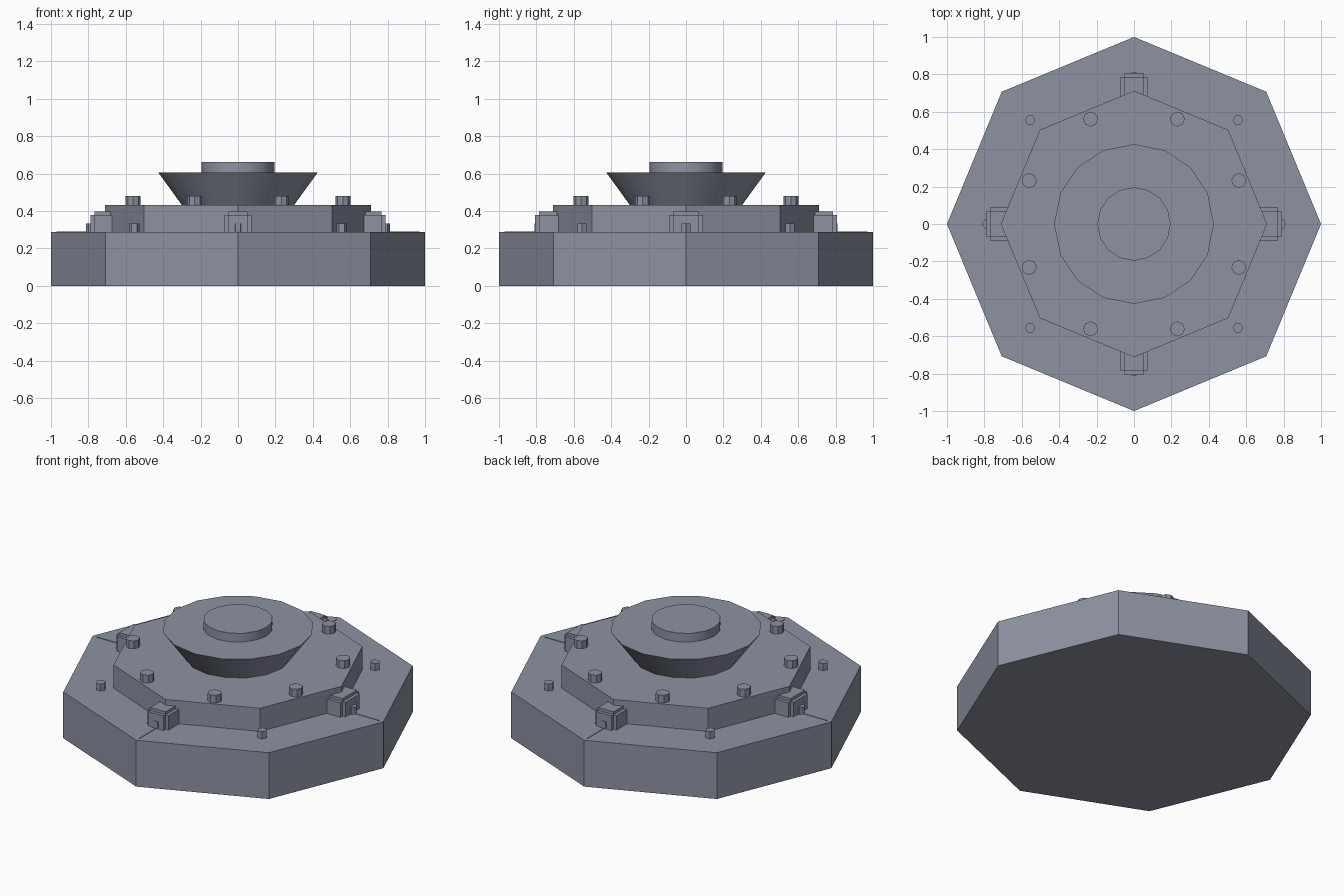
import bpy
from math import radians, cos, sin

if "Cube" in bpy.data.objects:
    bpy.data.objects.remove(bpy.data.objects["Cube"])

# Blue-grey metal shared by every part
metal = bpy.data.materials.new("blue_grey_metal")
metal.diffuse_color = (0.27, 0.29, 0.365, 1)
metal.use_nodes = True
metal.node_tree.nodes["Principled BSDF"].inputs["Base Color"].default_value = metal.diffuse_color


def finish(name):
    ob = bpy.context.object
    ob.name = name
    ob.data.materials.append(metal)
    return ob


def prism(name, sides, r_bottom, r_top, z0, z1, x=0, y=0, turn=0):
    bpy.ops.mesh.primitive_cone_add(vertices=sides, radius1=r_bottom, radius2=r_top,
                                    depth=z1 - z0, location=(x, y, (z0 + z1) / 2),
                                    rotation=(0, 0, radians(turn)))
    finish(name)
    if sides > 8:
        bpy.ops.object.shade_smooth_by_angle(angle=radians(30))


def box(name, x, y, z0, z1, sx, sy):
    bpy.ops.mesh.primitive_cube_add(size=1, location=(x, y, (z0 + z1) / 2))
    finish(name).scale = (sx, sy, z1 - z0)


# Stacked body
prism("base", 8, 1.0, 1.0, 0, 0.288)
prism("upper_tier", 8, 0.712, 0.712, 0.28, 0.432)
prism("flared_collar", 16, 0.295, 0.427, 0.425, 0.607)
prism("top_cap", 16, 0.196, 0.196, 0.60, 0.661)

for i in range(8):
    # Large bolts on the tier
    a = radians(22.5 + 45 * i)
    prism("tier_bolt", 8, 0.04, 0.04, 0.425, 0.48, 0.607 * cos(a), 0.607 * sin(a))
    # Small hexagonal bolts on the base, points along x
    a = radians(45 * i)
    prism("base_bolt", 6, 0.028, 0.028, 0.28, 0.332, 0.785 * cos(a), 0.785 * sin(a), 90)

for dx, dy in ((1, 0), (-1, 0), (0, 1), (0, -1)):
    # Clamp blocks with stepped edges: wide, long and tall boxes crossing
    x, y = 0.716 * dx, 0.716 * dy
    box("clamp_wide", x, y, 0.28, 0.379, 0.144, 0.14)
    box("clamp_long", x, y, 0.28, 0.379, 0.104, 0.18)
    box("clamp_tall", x, y, 0.28, 0.397, 0.104, 0.14)
    # Thin radial ribs on the base
    box("radial_rib", 0.86 * dx, 0.86 * dy, 0.28, 0.291,
        0.22 if dx else 0.005, 0.22 if dy else 0.005)
